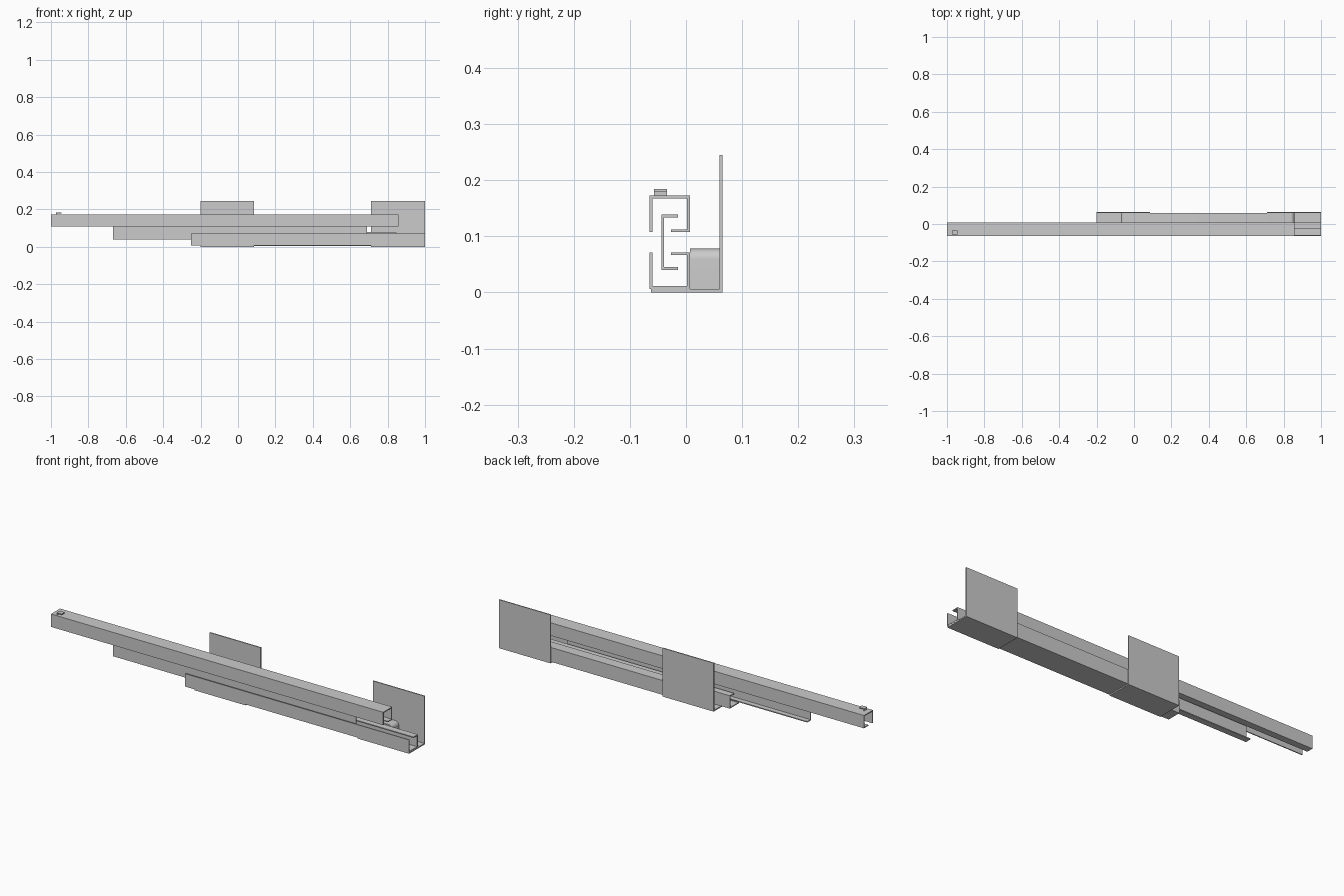
import bpy, bmesh, math

if "Cube" in bpy.data.objects:
    bpy.data.objects.remove(bpy.data.objects["Cube"])


def extrude(name, pts, place, depth_vec):
    """Closed 2D outline placed in space and extruded along depth_vec."""
    bm = bmesh.new()
    face = bm.faces.new([bm.verts.new(place(a, b)) for a, b in pts])
    ext = bmesh.ops.extrude_face_region(bm, geom=[face])
    verts = [v for v in ext["geom"] if isinstance(v, bmesh.types.BMVert)]
    bmesh.ops.translate(bm, verts=verts, vec=depth_vec)
    bmesh.ops.recalc_face_normals(bm, faces=bm.faces)
    mesh = bpy.data.meshes.new(name)
    bm.to_mesh(mesh)
    bm.free()
    obj = bpy.data.objects.new(name, mesh)
    bpy.context.collection.objects.link(obj)
    return obj


def along_x(name, pts, x0, x1):
    return extrude(name, pts, lambda y, z: (x0, y, z), (x1 - x0, 0, 0))


def along_y(name, pts, y0, y1):
    return extrude(name, pts, lambda x, z: (x, y0, z), (0, y1 - y0, 0))


T = 0.005           # sheet thickness
MID = 0.0895        # height of the mirror plane between the two outer rails
L, R = -0.065, 0.007
BOT, LIP = 0.0065, 0.0715

# Lower rail: channel with one inward lip
rail = [(L, BOT), (R, BOT), (R, LIP), (-0.027, LIP), (-0.027, LIP - T),
        (R - T, LIP - T), (R - T, BOT + T), (L + T, BOT + T), (L + T, LIP), (L, LIP)]
along_x("lower_rail", rail, -0.25, 1.0)

# Upper rail: same channel mirrored
along_x("upper_rail", [(y, 2 * MID - z) for y, z in rail], -1.0, 0.857)

# Middle sliding rail: C section linking both
A, B, C, D = -0.044, -0.014, 0.040, 0.139
along_x("middle_rail", [(A, C), (B, C), (B, C + T), (A + T, C + T), (A + T, D - T),
                        (B, D - T), (B, D), (A, D)], -0.668, 0.69)

# Two L-shaped mounting brackets
bracket = [(-0.062, 0), (0.065, 0), (0.065, 0.245), (0.0595, 0.245),
           (0.0595, 0.006), (-0.062, 0.006)]
for name, x0, x1 in (("rear_bracket", -0.2, 0.085), ("front_bracket", 0.712, 1.0)):
    along_x(name, bracket, x0, x1)

# Long spacer block with rounded upper ends
x0, x1, z0, z1, r = -0.07, 0.857, 0.0055, 0.078, 0.019
arc = [(r * math.cos(i * math.pi / 16), r * math.sin(i * math.pi / 16)) for i in range(9)]
block = [(x0, z0), (x1, z0)]
block += [(x1 - r + a, z1 - r + b) for a, b in arc]
block += [(x0 + r - a, z1 - r + b) for a, b in reversed(arc)]
spacer = along_y("spacer_block", block, R, 0.0595)
bpy.context.view_layer.objects.active = spacer
spacer.select_set(True)
bpy.ops.object.shade_smooth_by_angle()

# Small hooked catch on the upper rail
along_y("catch_hook", [(-0.973, 0.1725), (-0.968, 0.1725), (-0.968, 0.179),
                       (-0.945, 0.179), (-0.945, 0.184), (-0.973, 0.184)], -0.057, -0.034)
